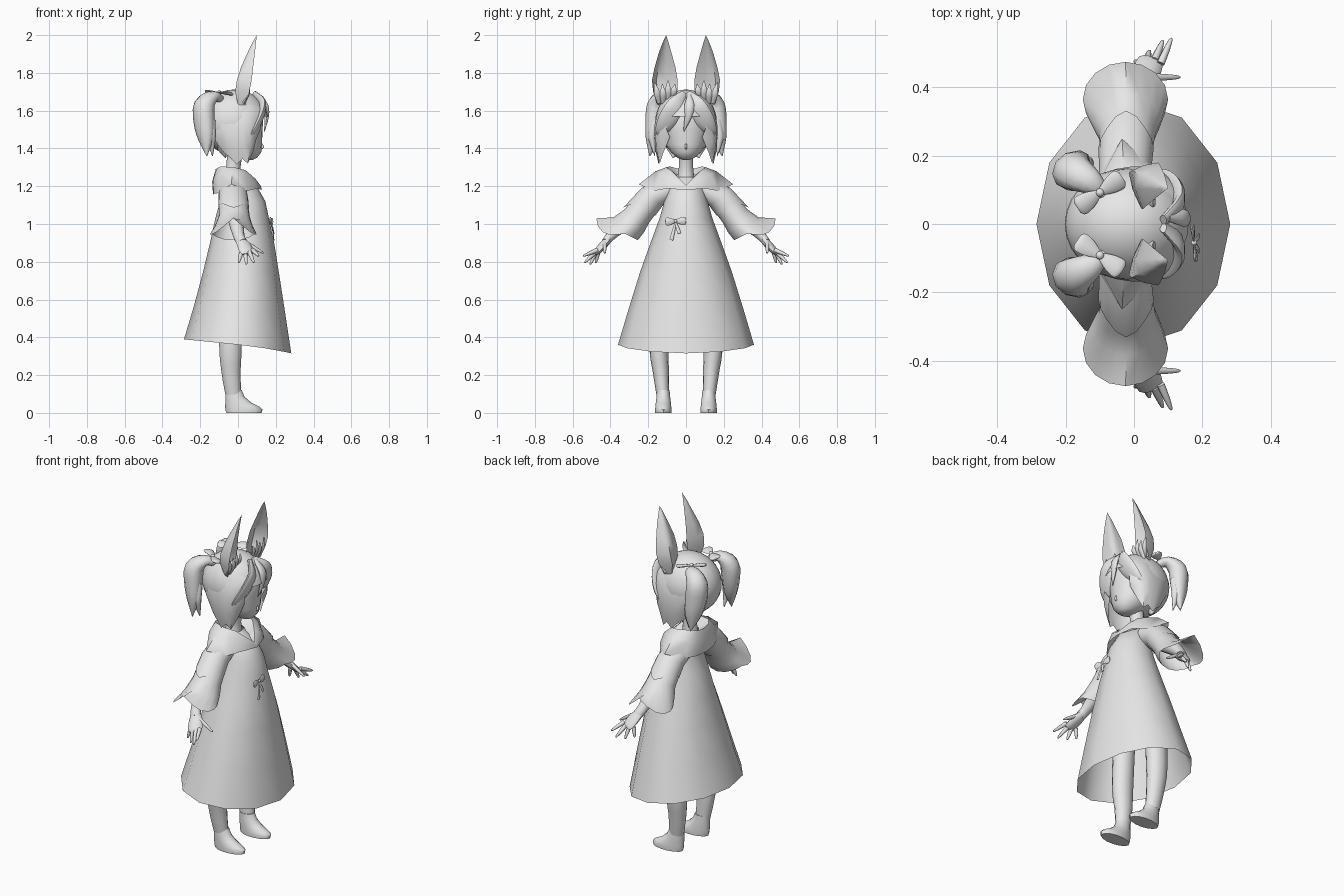
import bpy, bmesh, math
from mathutils import Vector

mat = bpy.data.materials.new("plain_grey")
mat.diffuse_color = (0.8, 0.8, 0.8, 1)


def finish(name, bm, mirror=False, angle=50):
    """Turn a bmesh into a named, shaded object, optionally mirrored across y."""
    bmesh.ops.remove_doubles(bm, verts=bm.verts, dist=0.0004)
    bmesh.ops.recalc_face_normals(bm, faces=bm.faces)
    me = bpy.data.meshes.new(name)
    bm.to_mesh(me)
    bm.free()
    me.materials.append(mat)
    ob = bpy.data.objects.new(name, me)
    bpy.context.collection.objects.link(ob)
    bpy.ops.object.select_all(action='DESELECT')
    ob.select_set(True)
    bpy.context.view_layer.objects.active = ob
    bpy.ops.object.shade_smooth_by_angle(angle=math.radians(angle))
    if mirror:
        m = ob.modifiers.new("mirror", 'MIRROR')
        m.use_axis = (False, True, False)
    return ob


def loft(name, rings, closed=True, caps=(False, False), mirror=False, angle=50):
    """Skin a list of rings (or open rows) that have equal point counts."""
    bm = bmesh.new()
    rows = [[bm.verts.new(p) for p in r] for r in rings]
    n = len(rows[0])
    for a, b in zip(rows, rows[1:]):
        for i in range(n if closed else n - 1):
            j = (i + 1) % n
            bm.faces.new((a[i], a[j], b[j], b[i]))
    if caps[0]:
        bm.faces.new(rows[0])
    if caps[1]:
        bm.faces.new(rows[-1])
    return finish(name, bm, mirror, angle)


def ring(c, u, v, n):
    c, u, v = Vector(c), Vector(u), Vector(v)
    return [c + u * math.cos(2 * math.pi * i / n) + v * math.sin(2 * math.pi * i / n)
            for i in range(n)]


def smooth_path(pts, steps=3):
    """Catmull-Rom resampling of (x, y, z, a, b) points."""
    P = [Vector(p) for p in pts]
    P = [P[0] * 2 - P[1]] + P + [P[-1] * 2 - P[-2]]
    out = []
    for p0, p1, p2, p3 in zip(P, P[1:], P[2:], P[3:]):
        for s in range(steps):
            t = s / steps
            out.append(0.5 * (2 * p1 + (p2 - p0) * t + (2 * p0 - 5 * p1 + 4 * p2 - p3) * t ** 2
                              + (3 * p1 - p0 - 3 * p2 + p3) * t ** 3))
    return out + [P[-2]]


def tube(name, pts, side, n=10, mirror=True):
    """Closed tube; a is the radius along side, b the radius across it."""
    pts = smooth_path(pts)
    pos = [Vector(p[:3]) for p in pts]
    rings = []
    for i, p in enumerate(pts):
        t = (pos[min(i + 1, len(pos) - 1)] - pos[max(i - 1, 0)]).normalized()
        u = Vector(side)
        u = (u - t * u.dot(t)).normalized()
        rings.append(ring(pos[i], u * max(p[3], .001), t.cross(u) * max(p[4], .001), n))
    return loft(name, rings, caps=(True, True), mirror=mirror)


def bow(name, c, axis, normal, size, mirror):
    """Two flared flat loops and a knot."""
    c, axis = Vector(c), Vector(axis).normalized()
    for k, s in (("a", 1), ("b", -1)):
        pts = [(*(c + axis * s * size * d), w * size, w * size * .3)
               for d, w in ((0, .12), (.45, .32), (.85, .38), (1, .22))]
        tube(f"{name}_loop_{k}", pts, Vector(normal).cross(axis), 8, mirror)
    bm = bmesh.new()
    bmesh.ops.create_icosphere(bm, subdivisions=2, radius=size * .16)
    bmesh.ops.translate(bm, verts=bm.verts, vec=c)
    finish(name + "_knot", bm, mirror)


# Dress: twelve-panel flare, hem level at the back and dipping at the front
dress = [(1.25, -.03, .05, .06, 0), (1.2, 0, .1, .09, 0), (1.12, .025, .12, .115, 0),
         (1.03, .022, .142, .14, 0), (.9, .022, .17, .188, .1), (.75, .017, .2, .242, .3),
         (.55, .008, .242, .304, .6), (.361, -.002, .284, .36, 1)]
loft("dress", [[Vector((p.x, p.y, p.z - k * (.1 * p.x + .22 * p.x * abs(p.x) * (p.x > 0))))
                for p in ring((xc, 0, z), (rx, 0, 0), (0, ry, 0), 12)] for z, xc, rx, ry, k in dress])

# Draped collar, half profile rows mirrored
collar = [
    [(.125, 0, 1.18), (.1, .1, 1.188), (.05, .17, 1.175), (-.035, .25, 1.21), (-.1, .15, 1.165), (-.128, .08, 1.16), (-.132, 0, 1.155)],
    [(.122, 0, 1.2), (.092, .075, 1.24), (.04, .13, 1.265), (-.03, .16, 1.28), (-.105, .12, 1.26), (-.132, .07, 1.23), (-.137, 0, 1.225)],
    [(.11, 0, 1.205), (.075, .045, 1.25), (.04, .08, 1.285), (-.02, .105, 1.3), (-.09, .085, 1.305), (-.112, .05, 1.295), (-.118, 0, 1.29)],
    [(.09, 0, 1.19), (.04, .03, 1.22), (.01, .045, 1.25), (-.02, .05, 1.26), (-.05, .045, 1.26), (-.065, .025, 1.26), (-.07, 0, 1.26)]]
loft("collar", collar, closed=False, mirror=True)

# Bell sleeves with scalloped cuffs that droop front and back
sleeve = [(-.03, .08, 1.19, .07, .02, .06, 0), (-.025, .18, 1.143, .075, .052, .045, 0),
          (-.02, .262, 1.04, .082, .065, .036, 0), (-.022, .302, .997, .1, .082, .038, .02),
          (-.025, .365, .972, .125, .11, .058, .07)]
rings = []
for x, y, z, r, vy, vz, droop in sleeve:
    drops = [droop * abs(math.cos(math.tau * i / 16)) * max(0, math.sin(math.tau * i / 16) + .4) for i in range(16)]
    rings.append([p - Vector((0, 0, d)) for p, d in zip(ring((x, y, z), (r, 0, 0), (0, vy, vz), 16), drops)])
loft("sleeve", rings, mirror=True)

# Short oversleeve ending in a point on top
over = [(-.03, .08, 1.19, .073, .02, .063, 0), (-.025, .18, 1.143, .078, .055, .048, 0),
        (-.023, .225, 1.088, .081, .062, .044, 1)]
rings = []
for x, y, z, r, vy, vz, k in over:
    pts = ring((x, y, z), (r, 0, 0), (0, vy, vz), 16)
    rings.append([p + Vector((0, .045, -.045)) * k * max(0, math.sin(math.tau * i / 16)) ** 4
                  for i, p in enumerate(pts)])
loft("oversleeve", rings, mirror=True)

# Arms, palms and fingers
tube("arm", [(-.02, .2, 1.1, .045, .045), (-.01, .32, 1.01, .04, .04), (.005, .4, .935, .03, .026),
             (.02, .425, .905, .03, .022)], (1, 0, 0))
tube("palm", [(.012, .415, .915, .028, .02), (.035, .445, .88, .04, .02), (.048, .475, .85, .038, .014),
              (.052, .485, .84, .028, .008)], (1, -.3, 0))
fingers = {"index": ((.078, .47, .862), (.11, .545, .83)), "middle": ((.06, .48, .85), (.085, .538, .795)),
           "ring": ((.038, .478, .847), (.045, .508, .785)), "little": ((.017, .465, .848), (.003, .478, .793)),
           "thumb": ((.045, .43, .9), (.135, .43, .845))}
for f, (a, b) in fingers.items():
    a, b = Vector(a), Vector(b)
    tube(f + "_finger", [(*a, .012, .012), (*a.lerp(b, .5), .01, .01), (*a.lerp(b, .9), .006, .006), (*b, .002, .002)],
         (.3, 1, .2), 8)

# Legs and flat-soled feet
tube("leg", [(-.04, .12, .8, .06, .06), (-.04, .143, .38, .052, .062), (-.037, .133, .22, .043, .052),
             (-.025, .123, .1, .034, .043)], (0, 1, 0), 14)
foot = [(0, -.062, .125, .044), (.018, -.067, .13, .045), (.034, -.068, .112, .043), (.055, -.067, .07, .041),
        (.085, -.067, .035, .037), (.12, -.067, .02, .034)]
loft("foot", [ring(((a + b) / 2, .12, z), ((b - a) / 2, 0, 0), (0, w, 0), 14) for z, a, b, w in foot],
     caps=(True, True), mirror=True)

# Neck, head and nose
tube("neck", [(-.03, 0, 1.22, .05, .05), (-.025, 0, 1.3, .038, .038), (-.01, 0, 1.42, .04, .045)], (0, 1, 0), 12, False)
head = [(1.34, .065, .015, .018), (1.35, .052, .048, .045), (1.38, .035, .088, .08), (1.42, .022, .105, .106),
        (1.5, .012, .118, .125), (1.58, -.005, .14, .135), (1.66, -.02, .1, .09)]
loft("head", [ring((xc, 0, z), (rx, 0, 0), (0, ry, 0), 20) for z, xc, rx, ry in head], caps=(True, True))
tube("nose", [(.118, 0, 1.435, .003, .003), (.13, 0, 1.408, .006, .007), (.115, 0, 1.395, .004, .004)], (0, 1, 0), 8, False)

# Hair cap with the face opening cut out
bm = bmesh.new()
bmesh.ops.create_uvsphere(bm, u_segments=28, v_segments=18, radius=1)
for v in bm.verts:
    v.co = Vector((v.co.x * .183 - .02, v.co.y * .163, v.co.z * .172 + 1.54))
bmesh.ops.delete(bm, geom=[f for f in bm.faces if f.calc_center_median().x > .04
                           and f.calc_center_median().z < 1.56], context='FACES')
finish("hair_cap", bm)

# Side hair: a smooth sheet over each ear with a jagged lower edge
cols = (-.135, -.09, -.05, -.01, .03, .065, .1, .125)
drop = (1.42, 1.375, 1.35, 1.315, 1.345, 1.32, 1.38, 1.46)
inset = (.045, .018, .006, 0, 0, .006, .026, .06)
rows = []
for t, y, k in ((0, .128, .88), (.15, .152, 1), (.4, .168, 1), (.75, .163, .95), (1, .145, .8)):
    rows.append([(x * k, y - d, 1.63 + (lo - 1.63) * t) for x, lo, d in zip(cols, drop, inset)])
loft("side_hair", rows, closed=False, mirror=True)
tube("nape_lock", [(-.09, .06, 1.46, .06, .03), (-.08, .06, 1.4, .05, .025), (-.065, .07, 1.35, .002, .002)], (.3, 1, 0))

# Fringe
tube("fringe_sweep", [(.085, .01, 1.69, .02, .012), (.128, .05, 1.63, .05, .018), (.118, .09, 1.56, .055, .018),
                      (.09, .13, 1.5, .035, .014), (.06, .155, 1.46, .002, .002)], (.3, 1, .9))
tube("fringe_middle", [(.1, .02, 1.685, .012, .01), (.146, .018, 1.63, .026, .014), (.152, .012, 1.57, .02, .012),
                       (.14, -.012, 1.49, .002, .002)], (0, 1, 0), 10, False)

# Pigtails with bows
tube("pigtail", [(-.09, .09, 1.66, .02, .02), (-.13, .125, 1.675, .04, .03), (-.178, .152, 1.63, .058, .052),
                 (-.18, .162, 1.54, .06, .048), (-.17, .175, 1.45, .045, .034), (-.165, .192, 1.36, .002, .002)], (.75, .66, 0))
tube("pigtail_strand", [(-.15, .165, 1.55, .03, .025), (-.145, .18, 1.47, .028, .022), (-.14, .175, 1.42, .018, .014),
                        (-.135, .165, 1.36, .002, .002)], (1, 0, 0))
bow("hair_bow", (-.1, .092, 1.695), (.08, .055, -.005), (0, -.3, 1), .08, True)

# Tall ears: folded sheets open to the front, with inner fur tufts
ear = [(1.63, (.03, .075), (0, .13), (.04, .15)), (1.7, (.022, .045), (-.015, .15), (.06, .174)),
       (1.76, (.027, .044), (-.006, .157), (.072, .18)), (1.83, (.04, .056), (.016, .145), (.08, .166)),
       (1.91, (.066, .078), (.052, .125), (.09, .143)), (1.96, (.083, .092), (.076, .114), (.095, .124)),
       (2.0, (.1, .105), (.1, .105), (.1, .105))]
rows = []
for z, a, b, c in ear:
    a, b, c = (Vector((*p, z)) for p in (a, b, c))
    rows.append([a, a.lerp(b, .55) + (b - c) * .08, b, b.lerp(c, .45) + (b - a) * .04, c])
loft("ear", rows, closed=False, mirror=True, angle=70)
for i, (y, z, dy, h) in enumerate(((.07, 1.68, -.012, .06), (.095, 1.67, 0, .09), (.12, 1.66, .005, .08), (.145, 1.66, .022, .09))):
    tube(f"ear_fur_{i + 1}", [(.03, y, z - .02, .012, .008), (.058, y + dy * .4, z + h * .4, .016, .006),
                              (.055, y + dy, z + h, .002, .002)], (0, 1, 0), 6)

# Waist bow with hanging ribbons
bow("waist_bow", (.176, -.055, 1.015), (-.1, 1, .05), (1, 0, 0), .055, False)
for k, y, z in (("left", -.078, .915), ("right", -.035, .95)):
    tube(f"ribbon_{k}", [(.172, -.055, 1.01, .004, .003), (.184, (y - .055) / 2, (z + 1.01) / 2, .008, .003),
                         (.19, y, z, .01, .003)], (0, 1, 0), 6, False)
